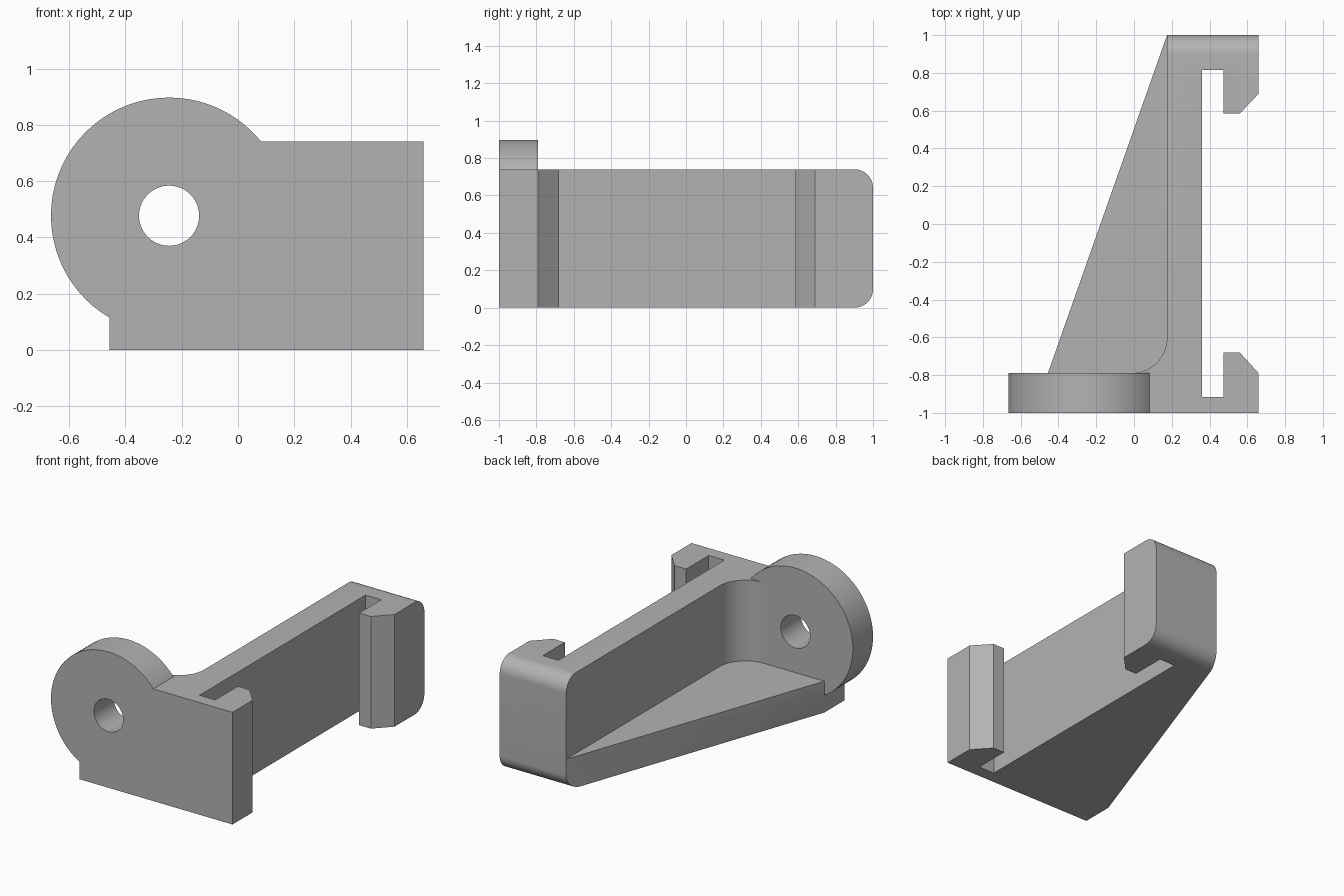
import bpy, bmesh
from math import radians, sin, cos
from mathutils import Vector

cube = bpy.data.objects.get("Cube")
if cube:
    bpy.data.objects.remove(cube, do_unlink=True)

HEIGHT, FLOOR = 0.74, 0.207
FRONT, PLATE_BACK, BACK = -1.0, -0.79, 1.0
WALL_X, RIGHT_X, LEFT_X = 0.175, 0.66, -0.456
EYE_X, EYE_Z = -0.245, 0.477

grey = bpy.data.materials.new("plain grey")
grey.use_nodes = True
colour = (0.45, 0.45, 0.45, 1)
grey.diffuse_color = colour
grey.node_tree.nodes["Principled BSDF"].inputs["Base Color"].default_value = colour


def arc(cx, cy, r, start, end, steps):
    """Points along an arc, angles in degrees."""
    angles = [radians(start + (end - start) * i / steps) for i in range(steps + 1)]
    return [(cx + r * cos(a), cy + r * sin(a)) for a in angles]


def prism(name, outline, axis, low, high):
    """Extrude a closed 2D outline along the x, y or z axis."""
    place = {"x": lambda u, v: (low, u, v),
             "y": lambda u, v: (u, low, v),
             "z": lambda u, v: (u, v, low)}[axis]
    shift = Vector([(high - low) * (axis == a) for a in "xyz"])
    bm = bmesh.new()
    face = bm.faces.new([bm.verts.new(place(u, v)) for u, v in outline])
    grown = bmesh.ops.extrude_face_region(bm, geom=[face])["geom"]
    bmesh.ops.translate(bm, vec=shift,
                        verts=[g for g in grown if isinstance(g, bmesh.types.BMVert)])
    bmesh.ops.recalc_face_normals(bm, faces=bm.faces)
    mesh = bpy.data.meshes.new(name)
    bm.to_mesh(mesh)
    bm.free()
    mesh.materials.append(grey)
    obj = bpy.data.objects.new(name, mesh)
    bpy.context.collection.objects.link(obj)
    return obj


def combine(obj, tool, operation):
    """Apply a boolean and remove its tool."""
    mod = obj.modifiers.new(operation.lower(), "BOOLEAN")
    mod.operation, mod.object, mod.solver = operation, tool, "EXACT"
    bpy.context.view_layer.objects.active = obj
    bpy.ops.object.modifier_apply(modifier=mod.name)
    bpy.data.objects.remove(tool, do_unlink=True)


# Plan outline: front plate, two facing hooks, wall and slanted gusset
plan = [(LEFT_X, FRONT), (RIGHT_X, FRONT),
        (RIGHT_X, -0.79), (0.56, -0.68), (0.475, -0.68),
        (0.475, -0.915), (0.36, -0.915),
        (0.36, 0.815), (0.475, 0.815),
        (0.475, 0.585), (0.56, 0.585), (RIGHT_X, 0.69),
        (RIGHT_X, BACK), (WALL_X, BACK), (LEFT_X, PLATE_BACK)]
bracket = prism("bracket", plan, "z", -0.1, HEIGHT + 0.1)

# Side outline with rounded back edges
r = 0.1
side = ([(FRONT - 0.1, 0)] + arc(BACK - r, r, r, -90, 0, 12)
        + arc(BACK - r, HEIGHT - r, r, 0, 90, 12) + [(FRONT - 0.1, HEIGHT)])
combine(bracket, prism("side_shape", side, "x", -1, 1), "INTERSECT")

# Open pocket above the gusset floor, with a filleted inner corner
f = 0.19
pocket = ([(-1, PLATE_BACK)]
          + arc(WALL_X - f, PLATE_BACK + f, f, -90, 0, 16)
          + [(WALL_X, BACK + 0.2), (-1, BACK + 0.2)])
combine(bracket, prism("pocket_cutter", pocket, "z", FLOOR, 1.2), "DIFFERENCE")

# Round eye on the front plate, then its bolt hole
eye = arc(EYE_X, EYE_Z, 0.42, 0, 360, 72)[:-1]
combine(bracket, prism("eye", eye, "y", FRONT, PLATE_BACK), "UNION")
hole = arc(EYE_X, EYE_Z, 0.107, 0, 360, 48)[:-1]
combine(bracket, prism("hole_cutter", hole, "y", FRONT - 0.1, PLATE_BACK + 0.1), "DIFFERENCE")

# Smooth the curved faces, keep the corners sharp
bpy.ops.object.select_all(action="DESELECT")
bracket.select_set(True)
bpy.context.view_layer.objects.active = bracket
bpy.ops.object.shade_smooth_by_angle(angle=radians(20))
